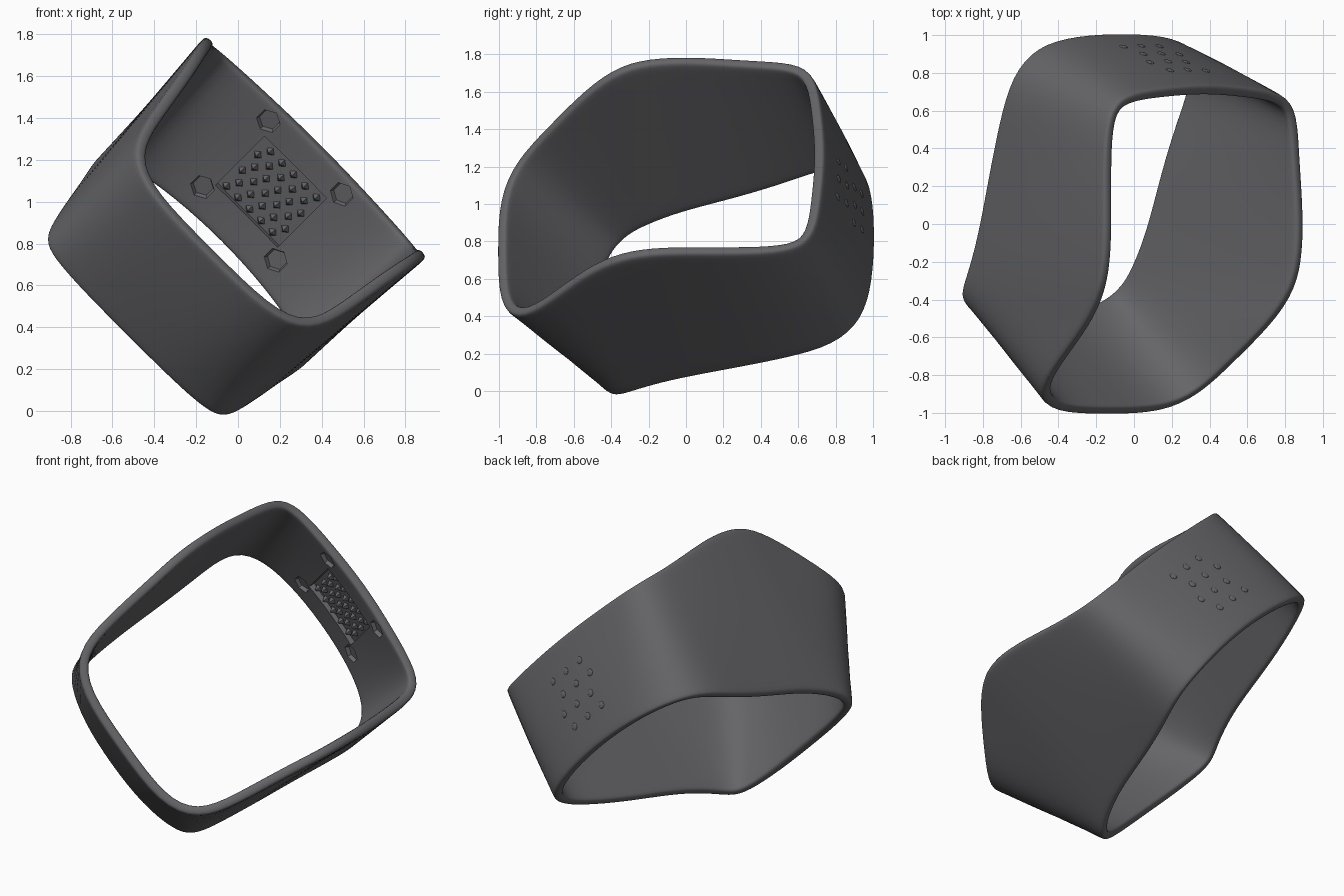
import bpy, bmesh, math
from mathutils import Vector, Matrix

cube = bpy.data.objects.get("Cube")
if cube:
    bpy.data.objects.remove(cube)

grey = bpy.data.materials.new("dark grey")
grey.use_nodes = True
grey.diffuse_color = (0.13, 0.13, 0.14, 1)
grey.node_tree.nodes["Principled BSDF"].inputs["Base Color"].default_value = (0.13, 0.13, 0.14, 1)


def make_object(name, bm):
    mesh = bpy.data.meshes.new(name)
    bm.to_mesh(mesh)
    bm.free()
    mesh.materials.append(grey)
    obj = bpy.data.objects.new(name, mesh)
    bpy.context.collection.objects.link(obj)
    return obj


def apply_modifiers(obj):
    bpy.context.view_layer.update()
    deps = bpy.context.evaluated_depsgraph_get()
    mesh = bpy.data.meshes.new_from_object(obj.evaluated_get(deps))
    obj.modifiers.clear()
    obj.data = mesh


def place(k, y, s):
    """k runs across the mirror plane, s along the axis of the band."""
    return Vector(((s + k - 0.89) / 2, y, (s - k + 0.89) / 2))


# Half outlines of both rims from back middle to front middle: (k, y, s)
upper_rim = [(0, .74, 1.68), (.44, .72, 1.67), (.86, .69, 1.65), (1.01, .58, 1.63), (1.04, .35, 1.62),
             (1.06, .08, 1.64), (1.06, -.14, 1.64), (1.05, -.35, 1.58), (1.0, -.54, 1.36),
             (.95, -.74, 1.0), (.87, -.91, .73), (.57, -1.01, .61), (0, -1.015, .61)]
lower_rim = [(0, 1.015, .76), (.45, 1.005, .735), (.82, .95, .67), (1.0, .79, .58), (.98, .55, .43),
             (.95, .3, .3), (.93, 0, .17), (.91, -.17, .07), (.89, -.3, -.03),
             (.85, -.37, -.11), (.75, -.43, -.16), (.42, -.51, -.18), (0, -.53, -.18)]


def full_loop(half):
    return half + [(-k, y, s) for k, y, s in half[-2:0:-1]]


# Band: lofted sheet between the rims, thickened and smoothed
bm = bmesh.new()
rows = []
for t in (0, .04, .35, .65, .96, 1):
    bulge = 0.04 * t * (1 - t)
    row = []
    for a, b in zip(full_loop(upper_rim), full_loop(lower_rim)):
        p = place(*a).lerp(place(*b), t)
        p.y += bulge * (1 if p.y > 0 else -1)
        row.append(bm.verts.new(p))
    rows.append(row)
count = len(rows[0])
for r, q in zip(rows, rows[1:]):
    for i in range(count):
        j = (i + 1) % count
        bm.faces.new((r[i], r[j], q[j], q[i]))
bmesh.ops.recalc_face_normals(bm, faces=bm.faces)
bm.faces.ensure_lookup_table()
if bm.faces[0].normal.y < 0:
    bmesh.ops.reverse_faces(bm, faces=bm.faces)
band = make_object("band", bm)
solid = band.modifiers.new("wall", "SOLIDIFY")
solid.thickness = 0.06
solid.offset = -1
sub = band.modifiers.new("smooth", "SUBSURF")
sub.levels = sub.render_levels = 2
apply_modifiers(band)


def wall_frame(k, s, outside=False):
    """Matrix on the back wall: local z points away from the wall."""
    start = place(k, 2 if outside else 0, s)
    hit, loc, normal, _ = band.ray_cast(start, Vector((0, -1 if outside else 1, 0)))
    across = Vector((1, 0, -1)).normalized()
    across = (across - normal * across.dot(normal)).normalized()
    side = normal.cross(across)
    return Matrix.Translation(loc) @ Matrix((across, side, normal)).transposed().to_4x4()


# Recessed grip window with four corner pockets on the inside of the back wall
frames = [(wall_frame(0, 1.21), None)]
frames += [(wall_frame(k, s), 6) for k in (-.35, .35) for s in (.9, 1.53)]
cutters = []
for frame, sides in frames:
    bm = bmesh.new()
    if sides:
        bmesh.ops.create_cone(bm, cap_ends=True, segments=sides, radius1=.05, radius2=.075,
                              depth=.06, matrix=frame @ Matrix.Translation((0, 0, .008)))
    else:
        bmesh.ops.create_cube(bm, matrix=frame @ Matrix.Diagonal((.42, .36, .05, 1)))
    cutter = make_object("pocket_cutter", bm)
    cutter.hide_render = True
    cut = band.modifiers.new("pocket", "BOOLEAN")
    cut.operation = "DIFFERENCE"
    cut.solver = "EXACT"
    cut.object = cutter
    cutters.append(cutter)
apply_modifiers(band)
for cutter in cutters:
    bpy.data.objects.remove(cutter)
bpy.context.view_layer.update()

# Pointed studs inside the window
bm = bmesh.new()
for row in range(6):
    for col in range(5):
        k = -.24 + col * .11 + (row % 2) * .045
        frame = wall_frame(k, 1.02 + row * .075)
        bmesh.ops.create_cone(bm, cap_ends=True, segments=4, radius1=.026, radius2=.004, depth=.032,
                              matrix=frame @ Matrix.Translation((0, 0, .012)))
make_object("grip_studs", bm)

# Low dimples showing on the outside of the back wall
bm = bmesh.new()
for row in range(4):
    for col in range(3):
        k = -.22 + col * .19 + (row % 2) * .07
        frame = wall_frame(k, 1.0 + row * .14, True)
        bmesh.ops.create_icosphere(bm, subdivisions=2, radius=.022,
                                   matrix=frame @ Matrix.Diagonal((1, 1, .3, 1)))
make_object("outer_dimples", bm)

# Smooth shading on the band
bpy.ops.object.select_all(action="DESELECT")
band.select_set(True)
bpy.context.view_layer.objects.active = band
bpy.ops.object.shade_smooth_by_angle(angle=math.radians(35))
